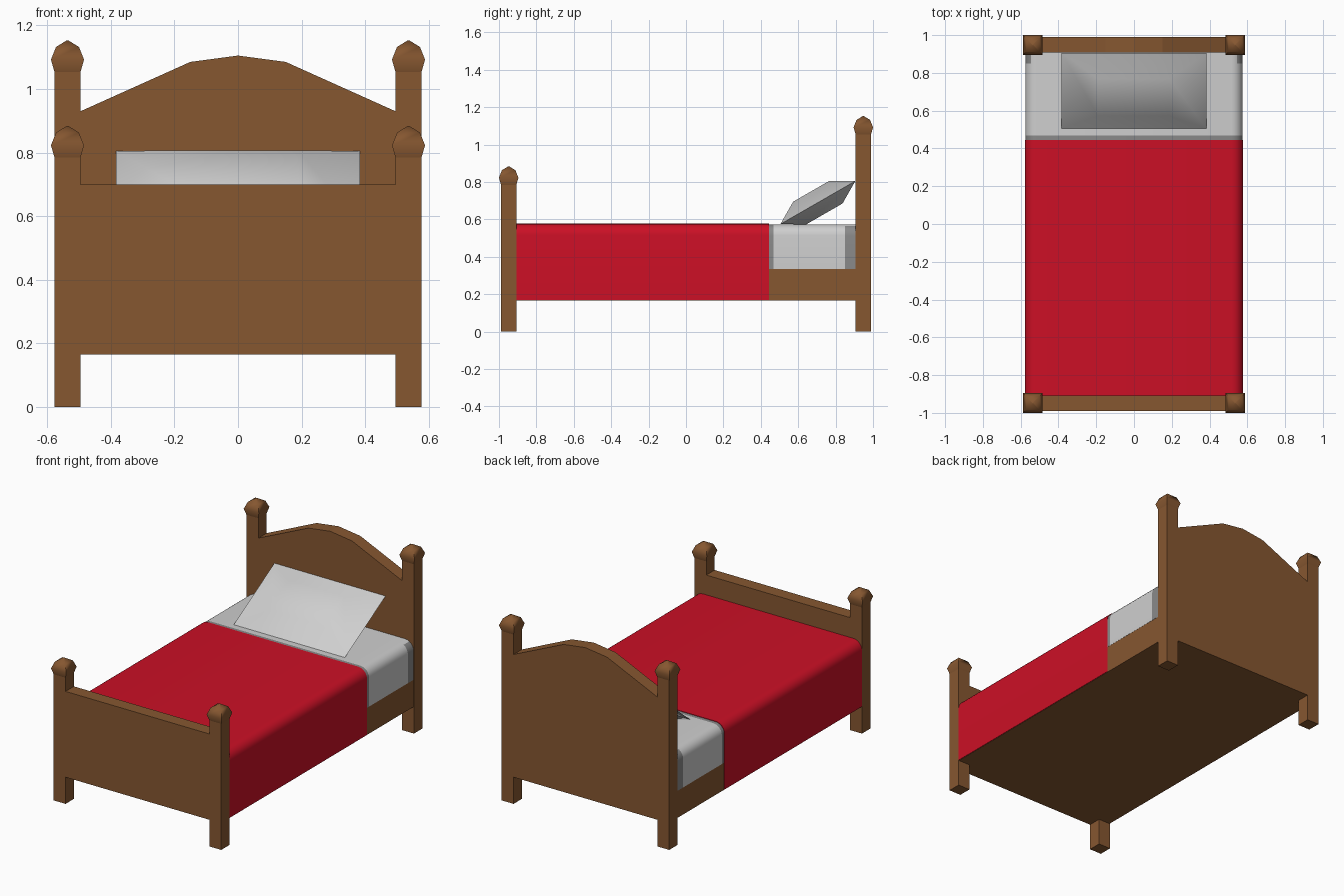
import bpy, bmesh, math

if "Cube" in bpy.data.objects:
    bpy.data.objects.remove(bpy.data.objects["Cube"])


def material(name, rgb):
    m = bpy.data.materials.new(name)
    m.diffuse_color = (*rgb, 1)
    m.use_nodes = True
    m.node_tree.nodes["Principled BSDF"].inputs["Base Color"].default_value = m.diffuse_color
    return m


wood = material("brown wood", (0.238, 0.095, 0.030))
red = material("red blanket", (0.60, 0.005, 0.019))
white = material("pale linen", (0.62, 0.62, 0.62))
grey = material("grey linen", (0.25, 0.25, 0.25))


def loft(name, rings, mats, smooth=None):
    """Skin a list of equal-length point rings and cap both ends."""
    bm = bmesh.new()
    vs = [[bm.verts.new(p) for p in r] for r in rings]
    n = len(vs[0])
    for a, b in zip(vs, vs[1:]):
        for i in range(n):
            bm.faces.new((a[i], a[(i + 1) % n], b[(i + 1) % n], b[i]))
    bm.faces.new(vs[0])
    bm.faces.new(vs[-1])
    bmesh.ops.remove_doubles(bm, verts=bm.verts, dist=1e-5)
    bmesh.ops.recalc_face_normals(bm, faces=bm.faces)
    me = bpy.data.meshes.new(name)
    bm.to_mesh(me)
    bm.free()
    for m in mats:
        me.materials.append(m)
    ob = bpy.data.objects.new(name, me)
    bpy.context.collection.objects.link(ob)
    if smooth:
        bpy.ops.object.select_all(action='DESELECT')
        ob.select_set(True)
        bpy.context.view_layer.objects.active = ob
        bpy.ops.object.shade_smooth_by_angle(angle=math.radians(smooth))
    return ob


def prism(name, profile, ys, mats, smooth=None):
    return loft(name, [[(x, y, z) for x, z in profile] for y in ys], mats, smooth)


def rect(cx, cy, hx, hy, z):
    return [(cx - hx, cy - hy, z), (cx + hx, cy - hy, z),
            (cx + hx, cy + hy, z), (cx - hx, cy + hy, z)]


def rounded_top(hw, z0, z1, r, seg=6):
    """Cross-section with rounded upper corners."""
    arc = [(hw - r + r * math.cos(t), z1 - r + r * math.sin(t))
           for t in (i * math.pi / 2 / seg for i in range(seg + 1))]
    right = [(hw, z0)] + arc
    return right + [(-x, z) for x, z in reversed(right)]


# Posts with faceted knobs
for end, cy, top in (("foot", -0.948, 0.785), ("head", 0.948, 1.054)):
    for side, cx in (("left", -0.536), ("right", 0.536)):
        loft(f"{end}_post_{side}", [rect(cx, cy, 0.041, 0.041, z) for z in (0, top)], [wood])
        loft(f"{end}_knob_{side}", [rect(cx, cy, h, h, top + dz) for h, dz in
             ((0.041, 0), (0.052, 0.038), (0.036, 0.078), (0.002, 0.099))], [wood], 50)

# Headboard with arched top, and footboard
arch = [(0.495, 0.166), (0.495, 0.93), (0.15, 1.085), (0, 1.105)]
arch += [(-x, z) for x, z in reversed(arch[:-1])]
prism("headboard", arch, (0.907, 0.989), [wood])
prism("footboard", [(-0.495, 0.166), (0.495, 0.166), (0.495, 0.70), (-0.495, 0.70)],
      (-0.989, -0.907), [wood])

# Bed frame
loft("bed_frame", [rect(0, 0, 0.574, 0.907, z) for z in (0.166, 0.335)], [wood])

# Blanket
prism("blanket", rounded_top(0.577, 0.168, 0.577, 0.06), (-0.907, 0.445), [red], 40)

# Mattress, grey along the blanket and at the head end of the sides
mattress = prism("mattress", rounded_top(0.575, 0.335, 0.574, 0.06),
                 (0.44, 0.468, 0.85, 0.907), [white, grey], 40)
for p in mattress.data.polygons:
    if p.center.y < 0.468 or (p.center.y > 0.85 and abs(p.normal.x) > 0.6):
        p.material_index = 1

# Pillow: lens shape leaning on the headboard
a = math.atan2(0.23, 0.40)


def tilted(hx, hl, off):
    return [(x, 0.705 + l * math.cos(a) - off * math.sin(a),
             0.690 + l * math.sin(a) + off * math.cos(a))
            for x, l in ((-hx, -hl), (hx, -hl), (hx, hl), (-hx, hl))]


loft("pillow", [tilted(0.19, 0.112, -0.07), tilted(0.383, 0.231, 0),
                tilted(0.19, 0.112, 0.07)], [white], 40)
